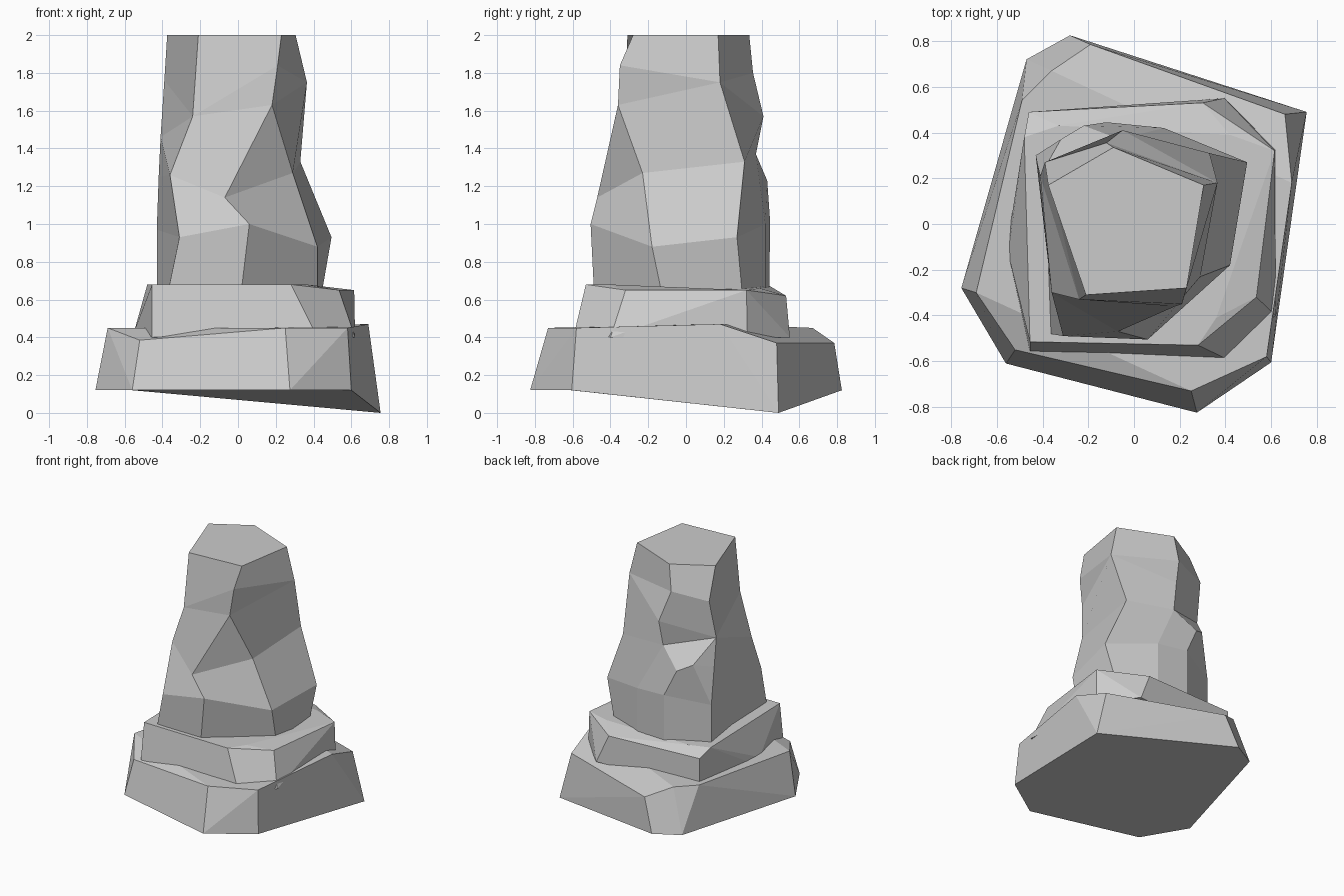
import bpy, bmesh


def finish(bm, name):
    bmesh.ops.recalc_face_normals(bm, faces=bm.faces)
    mesh = bpy.data.meshes.new(name)
    bm.to_mesh(mesh)
    bm.free()
    bpy.context.collection.objects.link(bpy.data.objects.new(name, mesh))


def slab(name, corners, sunk=None):
    # Chiselled convex stone wrapped around its corner points
    bm = bmesh.new()
    for c in corners:
        bm.verts.new(c)
    res = bmesh.ops.convex_hull(bm, input=bm.verts)
    inside = {g for g in res["geom_interior"] + res["geom_unused"]
              if isinstance(g, bmesh.types.BMVert)}
    bmesh.ops.delete(bm, geom=list(inside), context='VERTS')
    bmesh.ops.dissolve_limit(bm, angle_limit=0.1, verts=bm.verts, edges=bm.edges)
    if sunk:  # pull the lower corner nearest to this spot down to the ground
        low = min(bm.verts, key=lambda v: (v.co.x - sunk[0]) ** 2 + (v.co.y - sunk[1]) ** 2)
        low.co.z = 0
    finish(bm, name)


def pillar(name, ridges):
    # Faceted stone skinned between vertical ridge lines; ridges may merge
    bm = bmesh.new()
    cols = [[bm.verts.new(p) for p in r] for r in ridges]
    for a, b in zip(cols, cols[1:] + cols[:1]):
        for i in range(len(a) - 1):
            bm.faces.new((a[i], b[i], b[i + 1], a[i + 1]))
    bm.faces.new([c[0] for c in cols])
    bm.faces.new([c[-1] for c in cols])
    bmesh.ops.remove_doubles(bm, verts=bm.verts, dist=0.001)
    finish(bm, name)


# Wide base stone, one bottom corner dipping to the ground
slab("base_stone", [
    (-.755, -.28, .12), (-.56, -.61, .12), (.275, -.825, .12), (.60, -.605, .12),
    (.755, .49, .12), (-.28, .825, .12), (-.47, .72, .12),
    (-.69, -.30, .45), (-.52, -.55, .385), (.25, -.73, .45), (.58, -.58, .45),
    (.69, .18, .47), (.66, .48, .37), (-.19, .785, .37), (-.36, .67, .45),
    (-.49, .54, .45)], sunk=(.755, .49))

# Middle stone
slab("middle_stone", [
    (-.455, -.555, .40), (.395, -.585, .45), (.62, -.40, .40), (.62, .325, .40),
    (.395, .55, .40), (-.46, .49, .40), (-.54, 0, .44), (-.55, -.13, .43),
    (-.455, -.515, .68), (.28, -.53, .68), (.36, -.41, .68), (.535, -.32, .65),
    (.615, .32, .65), (.42, .39, .66), (.30, .53, .62), (-.33, .43, .68),
    (-.46, .49, .63), (-.48, .38, .68)])

# Tall upper stone, ridges listed counter-clockwise from front left
B = [(.18, -.36, 1.63), (.21, -.35, 1.84), (.23, -.28, 2)]
E = [(-.06, .37, 1.37), (-.05, .41, 1.57), (-.12, .355, 1.80), (-.09, .335, 2)]
L_LOW = [(-.43, .30, .5), (-.43, .30, .97)]
L_HIGH = [(-.41, .21, 1.46), (-.41, .21, 1.46), (-.39, .27, 1.76), (-.375, .17, 2)]
pillar("tall_stone", [
    [(-.40, -.475, .5), (-.31, -.49, .93), (-.36, -.30, 1.26), (-.36, -.30, 1.26),
     (-.24, -.33, 1.57), (-.24, -.33, 1.57), (-.21, -.31, 2)],
    [(0, -.48, .5), (.06, -.505, 1.0), (-.07, -.47, 1.14), (-.07, -.47, 1.14), *B],
    [(.42, -.10, .5), (.42, -.18, .88), (.29, -.23, 1.27), (.29, -.23, 1.27), *B],
    [(.38, .31, .5), (.495, .27, .93), (.33, .31, 1.33), (.33, .31, 1.33),
     (.365, .18, 1.75), (.365, .18, 1.75), (.305, .17, 2)],
    [(.13, .42, .5), (.13, .42, 1.0), E[0], *E],
    [(-.12, .44, .5), (-.12, .445, 1.02), (-.22, .43, 1.23), *E],
    [*L_LOW, (-.32, .37, 1.28), *L_HIGH],
    [*L_LOW, (-.42, .25, 1.25), *L_HIGH],
])
